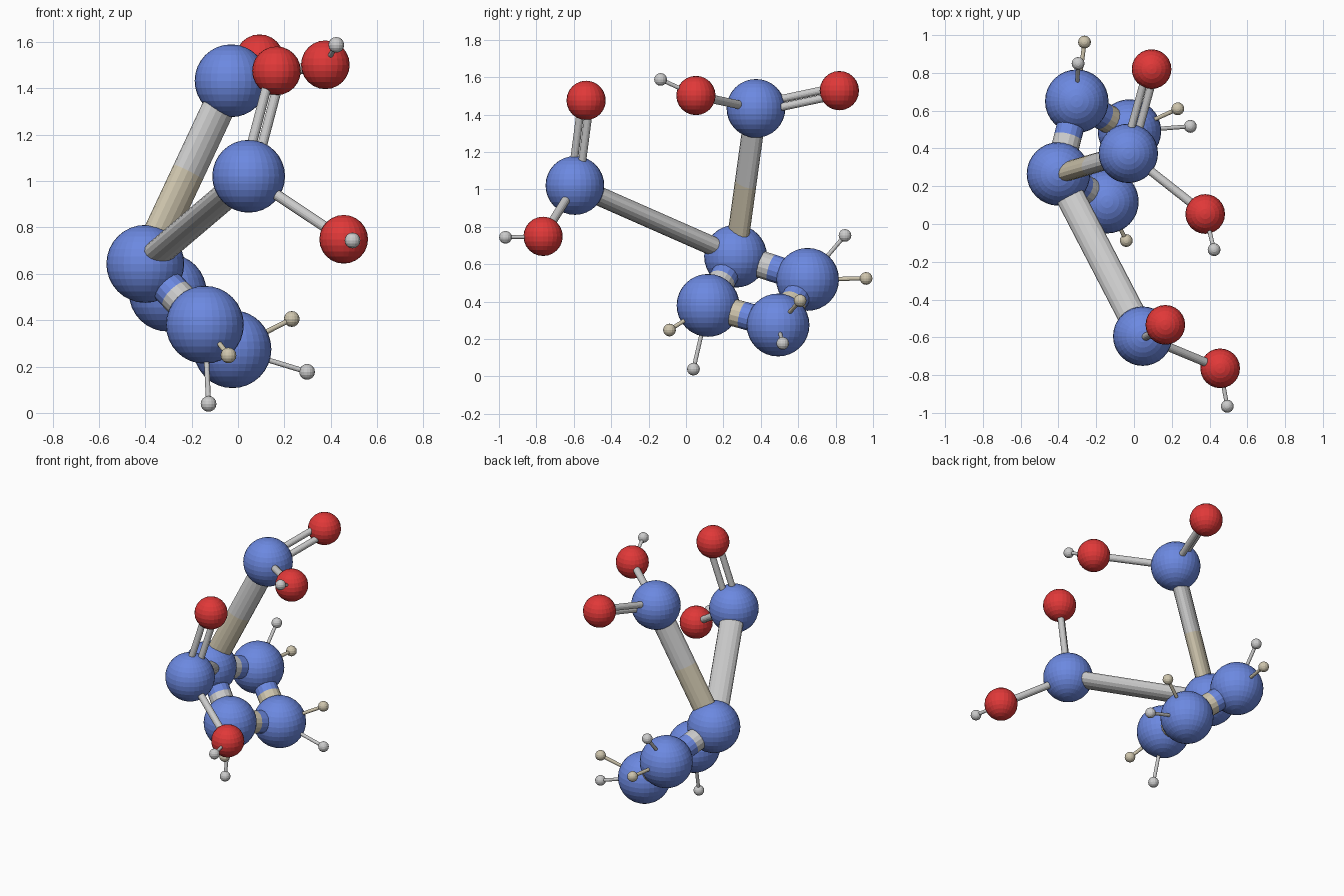
import bpy, bmesh
from mathutils import Vector, Matrix

if "Cube" in bpy.data.objects:
    bpy.data.objects.remove(bpy.data.objects["Cube"])


def material(name, rgb):
    m = bpy.data.materials.new(name)
    m.diffuse_color = (*rgb, 1)
    m.use_nodes = True
    m.node_tree.nodes["Principled BSDF"].inputs["Base Color"].default_value = m.diffuse_color
    return m


BLUE = material("blue", (0.15, 0.25, 0.75))
RED = material("red", (0.75, 0.04, 0.04))
TAN = material("tan", (0.62, 0.56, 0.42))
GREY = None


def finish(name, bm, mat):
    mesh = bpy.data.meshes.new(name)
    bm.to_mesh(mesh)
    bm.free()
    ob = bpy.data.objects.new(name, mesh)
    bpy.context.collection.objects.link(ob)
    if mat:
        mesh.materials.append(mat)
    return ob


def ball(name, pos, radius, mat, seg=32):
    bm = bmesh.new()
    bmesh.ops.create_uvsphere(bm, u_segments=seg, v_segments=seg // 2, radius=radius,
                              matrix=Matrix.Translation(pos))
    return finish(name, bm, mat)


def rod(name, a, b, rx, mat, ry=None, wide=(0.87, 0.48, 0.0), seg=16):
    """Round or elliptical rod from a to b; 'wide' is the direction of radius rx."""
    a, b = Vector(a), Vector(b)
    d = (b - a).normalized()
    u = Vector(wide)
    u = (u - d * u.dot(d)).normalized()
    v = d.cross(u)
    frame = Matrix((u, v, d)).transposed().to_4x4()
    bm = bmesh.new()
    bmesh.ops.create_cone(bm, cap_ends=True, segments=seg, radius1=1, radius2=1, depth=(b - a).length)
    bmesh.ops.scale(bm, vec=(rx, ry or rx, 1), verts=bm.verts)
    bmesh.ops.transform(bm, matrix=Matrix.Translation((a + b) / 2) @ frame, verts=bm.verts)
    return finish(name, bm, mat)


def split_rod(name, a, b, rx, mat_a, mat_b, ry=None):
    mid = (Vector(a) + Vector(b)) / 2
    rod(name + "_half_1", a, mid, rx, mat_a, ry)
    rod(name + "_half_2", mid, b, rx, mat_b, ry)


# Four-membered ring
ring = [(-0.40, 0.265, 0.643), (-0.143, 0.118, 0.38),
        (-0.024, 0.492, 0.275), (-0.303, 0.65, 0.519)]
for i, p in enumerate(ring):
    ball(f"ring_carbon_{i + 1}", p, 0.168, BLUE)
halves = [(BLUE, GREY), (TAN, BLUE), (TAN, BLUE), (BLUE, GREY)]
for i, (m1, m2) in enumerate(halves):
    split_rod(f"ring_bond_{i + 1}", ring[i], ring[(i + 1) % 4], 0.074, m1, m2)

# Ring hydrogens: (parent, grey position, tan position)
for parent, grey_h, tan_h in [
        (1, (-0.127, 0.04, 0.039), (-0.041, -0.088, 0.248)),
        (2, (0.298, 0.517, 0.177), (0.232, 0.61, 0.405)),
        (3, (-0.296, 0.85, 0.754), (-0.262, 0.963, 0.524))]:
    for label, h, mat in (("grey", grey_h, GREY), ("tan", tan_h, TAN)):
        ball(f"ring_hydrogen_{label}_{parent}", h, 0.034, mat, 16)
        rod(f"ring_hydrogen_bond_{label}_{parent}", ring[parent], h, 0.011, mat, seg=12)

# Acid groups: carbon, double-bonded oxygen, hydroxyl oxygen, hydrogen, pair offset, bond colour
acids = {
    "upper": ((-0.03, 0.374, 1.433), (0.093, 0.82, 1.528), (0.377, 0.053, 1.502),
              (0.424, -0.136, 1.588), (0.7, 0, -0.7), TAN),
    "front": ((0.046, -0.594, 1.021), (0.166, -0.534, 1.476), (0.456, -0.764, 0.749),
              (0.494, -0.965, 0.744), (0.7, 0.7, -0.25), GREY)}
for name, (c, o, oh, h, off, mat) in acids.items():
    ball(f"{name}_acid_carbon", c, 0.157, BLUE)
    ball(f"{name}_double_oxygen", o, 0.105, RED, 24)
    ball(f"{name}_hydroxyl_oxygen", oh, 0.105, RED, 24)
    ball(f"{name}_hydroxyl_hydrogen", h, 0.034, GREY, 16)
    split_rod(f"{name}_acid_bond", ring[0], c, 0.076, mat, GREY, 0.05)
    rod(f"{name}_hydroxyl_bond", c, oh, 0.023, GREY)
    rod(f"{name}_hydrogen_bond", oh, h, 0.011, GREY, seg=12)
    d = (Vector(o) - Vector(c)).normalized()
    side = Vector(off)
    side = (side - d * side.dot(d)).normalized() * 0.031
    for k in (-1, 1):
        rod(f"{name}_double_bond_{'a' if k < 0 else 'b'}",
            Vector(c) + side * k, Vector(o) + side * k, 0.021, GREY)
